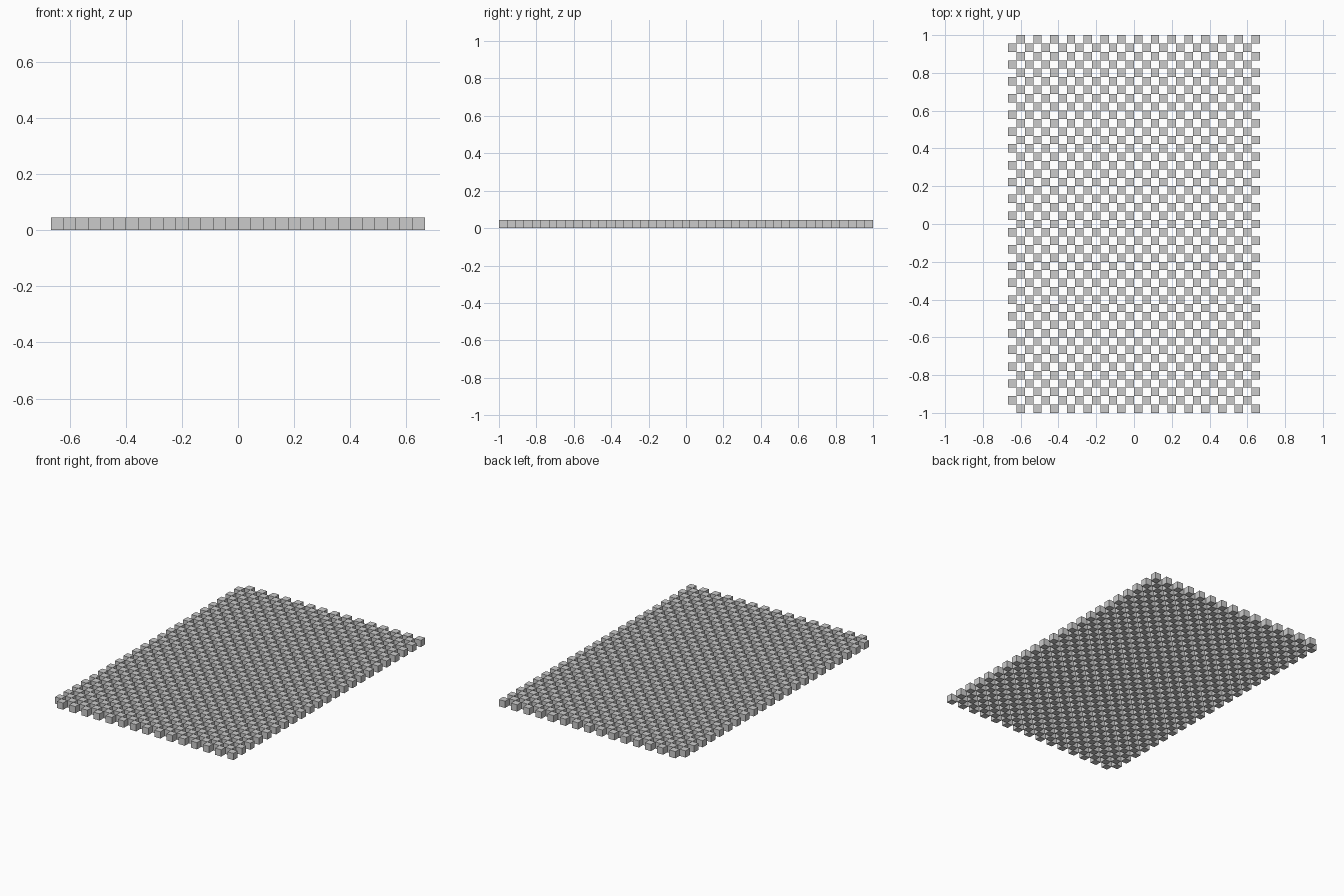
import bpy, bmesh
from mathutils import Matrix, Vector

if "Cube" in bpy.data.objects:
    bpy.data.objects.remove(bpy.data.objects["Cube"])

COLS, ROWS = 30, 45
S = 2 / ROWS  # cube edge length

# Checkerboard sheet of cubes touching along their vertical edges
bm = bmesh.new()
for row in range(ROWS):
    for col in range(COLS):
        if (row + col) % 2 == 0:
            continue
        centre = Vector(((col + 0.5 - COLS / 2) * S, (row + 0.5 - ROWS / 2) * S, S / 2))
        bmesh.ops.create_cube(bm, size=S, matrix=Matrix.Translation(centre))

mesh = bpy.data.meshes.new("checker_cubes")
bm.to_mesh(mesh)
bm.free()
bpy.context.collection.objects.link(bpy.data.objects.new("checker_cubes", mesh))
